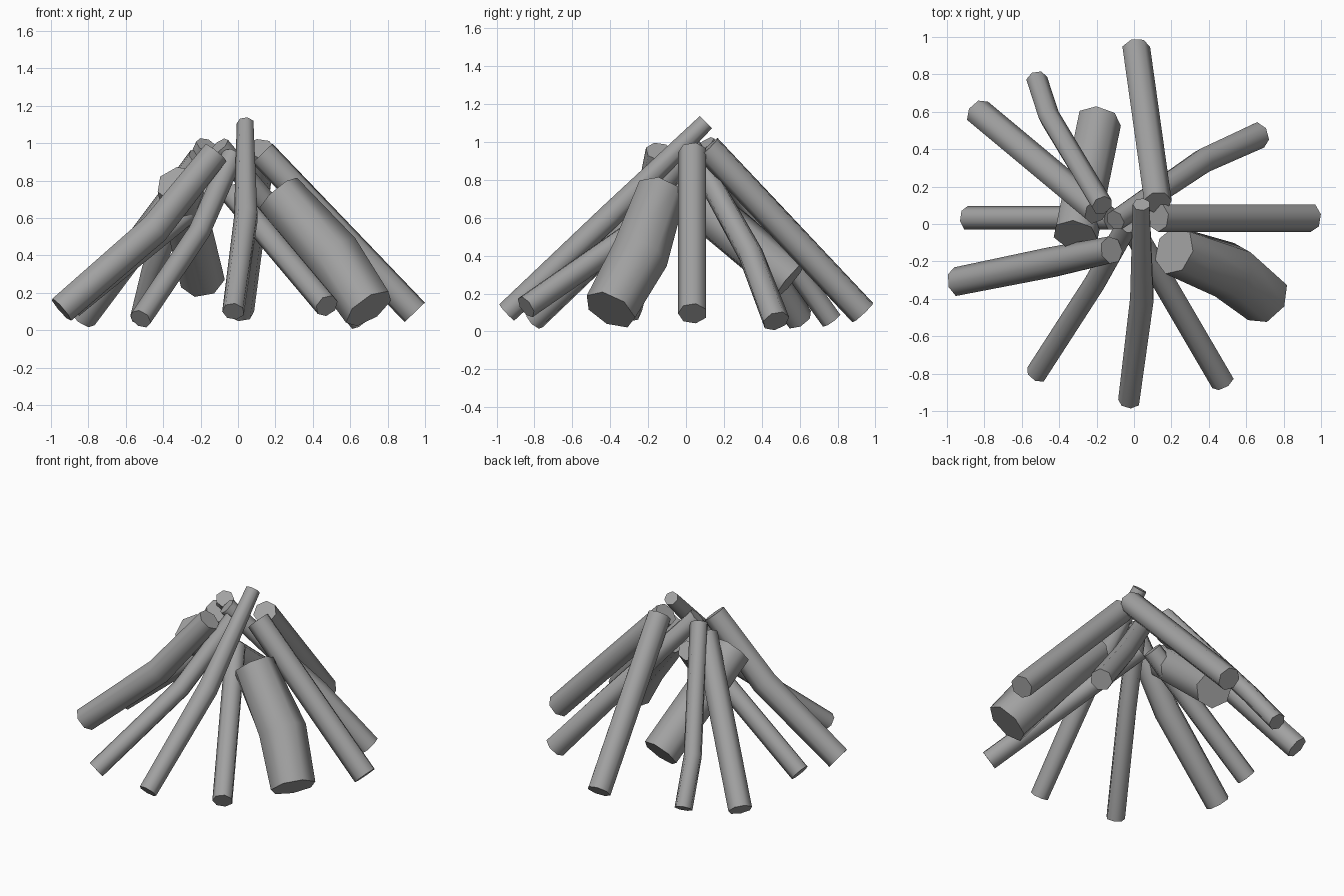
import bpy
import bmesh
import math
from mathutils import Vector

SIDES = 7

# Remove the default cube
default_cube = bpy.data.objects.get("Cube")
if default_cube:
    bpy.data.objects.remove(default_cube, do_unlink=True)

# One plain grey for all of the wood
grey = bpy.data.materials.new("wood_grey")
grey.use_nodes = True
colour = (0.36, 0.36, 0.36, 1)
grey.diffuse_color = colour
grey.node_tree.nodes["Principled BSDF"].inputs["Base Color"].default_value = colour


def build_log(name, radii, *path):
    """Sweep a seven-sided ring along the path from foot to tip and cap both ends."""
    points = [Vector(p) for p in path]
    bm = bmesh.new()
    rings = []
    for i, point in enumerate(points):
        before = points[max(i - 1, 0)]
        after = points[min(i + 1, len(points) - 1)]
        if 0 < i < len(points) - 1:
            axis = (point - before).normalized() + (after - point).normalized()
        else:
            axis = after - before
        turn = axis.to_track_quat("Z", "Y")
        radius = radii[min(i, len(radii) - 1)]
        ring = []
        for side in range(SIDES):
            angle = math.tau * side / SIDES
            offset = Vector((math.cos(angle), math.sin(angle), 0)) * radius
            ring.append(bm.verts.new(point + turn @ offset))
        rings.append(ring)

    # Bark faces between neighbouring rings
    for lower, upper in zip(rings, rings[1:]):
        for side in range(SIDES):
            following = (side + 1) % SIDES
            bm.faces.new((lower[side], lower[following], upper[following], upper[side]))

    # Sawn ends
    bm.faces.new(list(reversed(rings[0])))
    bm.faces.new(rings[-1])
    bmesh.ops.recalc_face_normals(bm, faces=bm.faces)

    mesh = bpy.data.meshes.new(name)
    bm.to_mesh(mesh)
    bm.free()
    mesh.materials.append(grey)
    log = bpy.data.objects.new(name, mesh)
    bpy.context.collection.objects.link(log)

    # Rounded bark with crisp sawn ends
    bpy.ops.object.select_all(action="DESELECT")
    log.select_set(True)
    bpy.context.view_layer.objects.active = log
    bpy.ops.object.shade_smooth_by_angle(angle=math.radians(60))
    return log


# Straight logs
build_log("back_log", [.077], (.01, .935, .1), (.125, .115, .97))
build_log("back_right_log", [.077], (-.83, .595, .068), (-.2, .07, .91))
build_log("right_log", [.065], (-.89, .03, .125), (-.12, .03, .755))
build_log("left_log", [.077], (.945, .035, .095), (.13, .035, .945))
build_log("front_left_log", [.065], (.475, -.845, .13), (-.03, .02, .73))
build_log("thick_back_log", [.122], (-.19, .55, .27), (-.315, -.06, .78))

# Bent logs
build_log("front_log", [.06, .066, .047],
          (-.025, -.945, .1), (.045, -.4, .61), (.04, .105, 1.105))
build_log("front_right_log", [.06],
          (-.52, -.8, .06), (-.21, -.32, .52), (-.03, 0, .93))
build_log("low_right_log", [.08, .085, .075],
          (-.945, -.31, .11), (-.45, -.21, .54), (-.12, -.14, .95))
build_log("bent_back_log", [.058],
          (-.52, .77, .06), (-.455, .575, .33), (-.17, .1, .99))
build_log("back_left_log", [.073, .068, .058],
          (.665, .475, .055), (.37, .34, .41), (-.1, .02, .985))
build_log("thick_front_log", [.145, .157, .135],
          (.7, -.4, .115), (.51, -.25, .39), (.215, -.14, .725))
